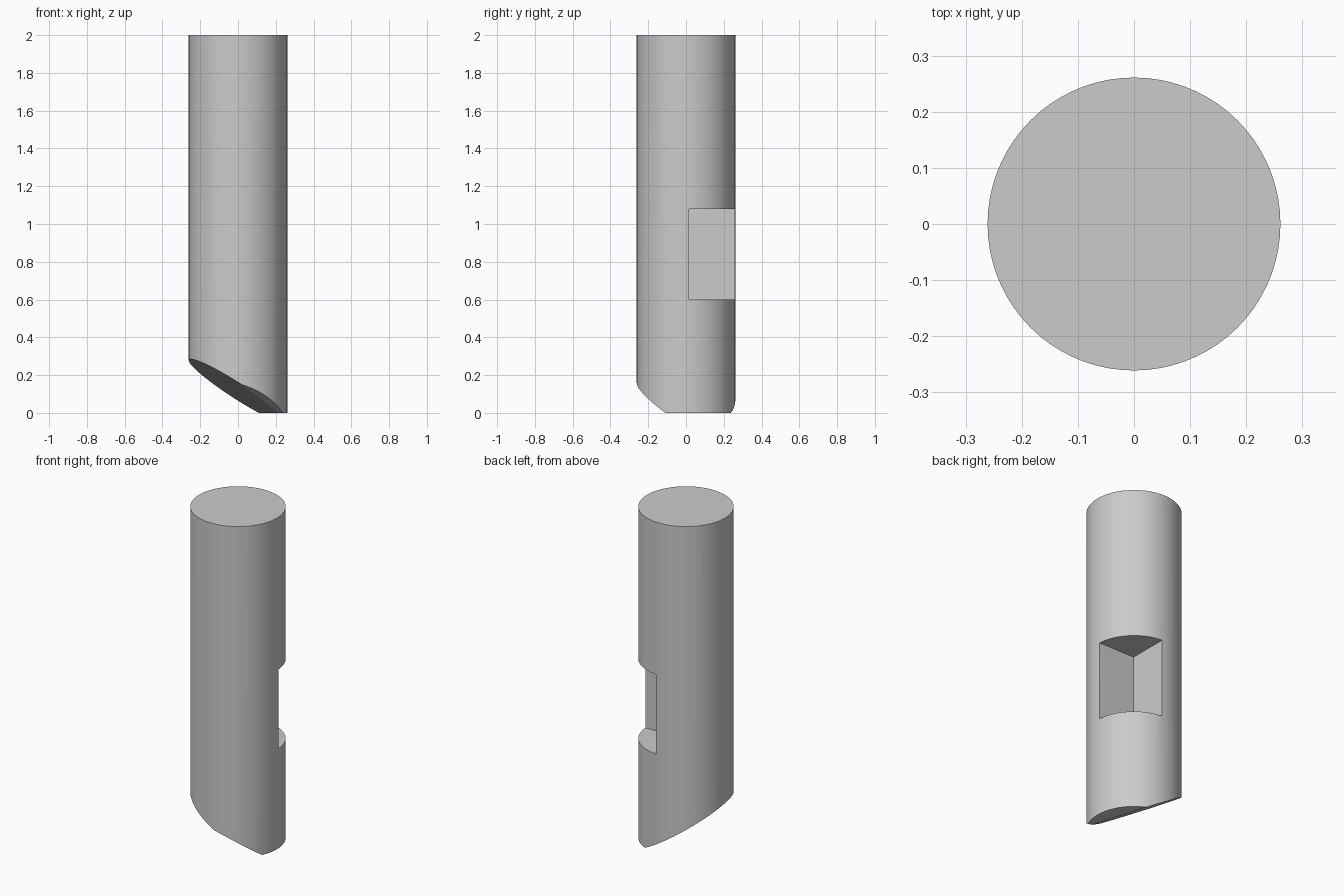
import bpy, bmesh
from mathutils import Vector

if "Cube" in bpy.data.objects:
    bpy.data.objects.remove(bpy.data.objects["Cube"])

RADIUS, HEIGHT = 0.261, 2.0


def make_material(name, rgb):
    mat = bpy.data.materials.new(name)
    mat.use_nodes = True
    mat.diffuse_color = (*rgb, 1)
    mat.node_tree.nodes["Principled BSDF"].inputs["Base Color"].default_value = (*rgb, 1)
    return mat


def slice_below(bm, point, slope_x, slope_y):
    """Cut away everything under a slanted plane and cap the opening."""
    normal = Vector((-slope_x, -slope_y, 1)).normalized()
    cut = bmesh.ops.bisect_plane(bm, geom=bm.verts[:] + bm.edges[:] + bm.faces[:],
                                 plane_co=point, plane_no=normal, clear_inner=True)
    rim = [e for e in bm.edges if e.is_boundary]
    bmesh.ops.holes_fill(bm, edges=rim, sides=0)
    bmesh.ops.recalc_face_normals(bm, faces=bm.faces[:])


# Round shaft with a slanted tip and a second, smaller bevel at its front
bm = bmesh.new()
bmesh.ops.create_cone(bm, cap_ends=True, segments=72, radius1=RADIUS,
                      radius2=RADIUS, depth=HEIGHT)
bmesh.ops.translate(bm, verts=bm.verts[:], vec=(0, 0, HEIGHT / 2))
corner = Vector((0.02, -0.26, 0.15))
slice_below(bm, corner, -0.628, -0.188)
slice_below(bm, corner, -0.254, -0.632)
mesh = bpy.data.meshes.new("shaft")
bm.to_mesh(mesh)
bm.free()
shaft = bpy.data.objects.new("shaft", mesh)
bpy.context.collection.objects.link(shaft)
mesh.materials.append(make_material("plain grey", (0.6, 0.6, 0.6)))

# Quarter notch in the back left side
low, high, inner, size = 0.60, 1.08, 0.017, 0.4
bpy.ops.mesh.primitive_cube_add(size=1, location=(inner + size / 2, inner + size / 2,
                                                  (low + high) / 2))
cutter = bpy.context.object
cutter.name = "notch_cutter"
cutter.scale = (size, size, high - low)
cutter.hide_render = True

bpy.ops.object.select_all(action="DESELECT")
shaft.select_set(True)
bpy.context.view_layer.objects.active = shaft
notch = shaft.modifiers.new("notch", "BOOLEAN")
notch.operation = "DIFFERENCE"
notch.solver = "EXACT"
notch.object = cutter
bpy.ops.object.modifier_apply(modifier=notch.name)
bpy.data.objects.remove(cutter)

# Smooth sides with crisp cut edges
bpy.ops.object.shade_smooth_by_angle(angle=0.26)
